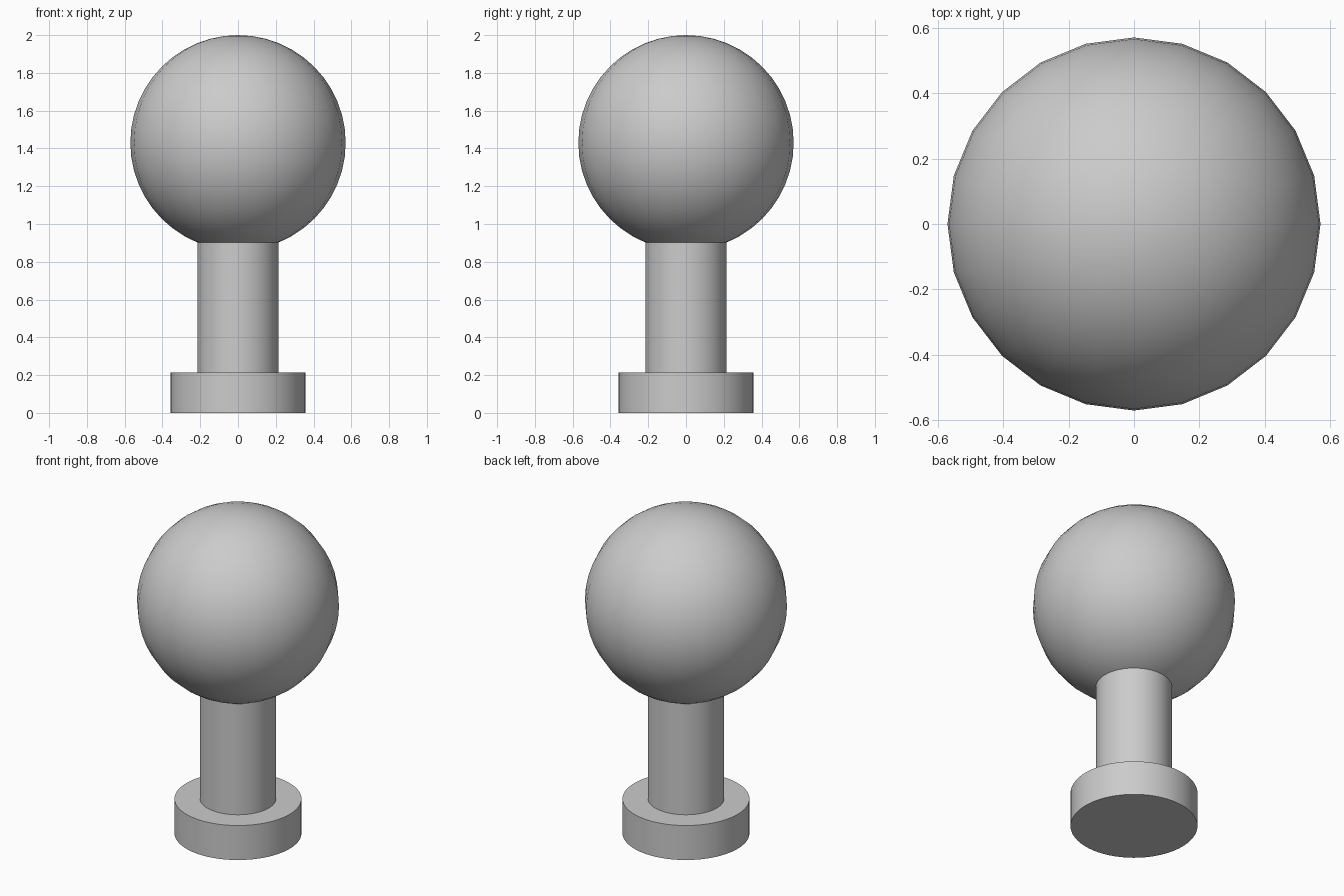
import bpy

# Remove the default cube
cube = bpy.data.objects.get("Cube")
if cube:
    bpy.data.objects.remove(cube, do_unlink=True)

# Plain grey material
GREY = (0.6, 0.6, 0.6, 1.0)
grey = bpy.data.materials.new("plain grey")
grey.use_nodes = True
grey.diffuse_color = GREY
grey.node_tree.nodes["Principled BSDF"].inputs["Base Color"].default_value = GREY


def finish(name):
    """Name the new part, colour it and smooth it with sharp rims."""
    part = bpy.context.object
    part.name = part.data.name = name
    part.data.materials.append(grey)
    bpy.ops.object.shade_smooth_by_angle()
    return part


def disc(name, radius, bottom, top):
    """Upright cylinder between two heights."""
    bpy.ops.mesh.primitive_cylinder_add(
        vertices=64, radius=radius, depth=top - bottom,
        location=(0, 0, (bottom + top) / 2))
    return finish(name)


# Round foot and stem, the stem ending just inside the ball
disc("base", 0.357, 0, 0.214)
disc("stem", 0.214, 0.214, 0.91)

# Ball on top
BALL_RADIUS = 0.57
bpy.ops.mesh.primitive_uv_sphere_add(
    segments=24, ring_count=24, radius=BALL_RADIUS,
    location=(0, 0, 2 - BALL_RADIUS))
finish("ball")
